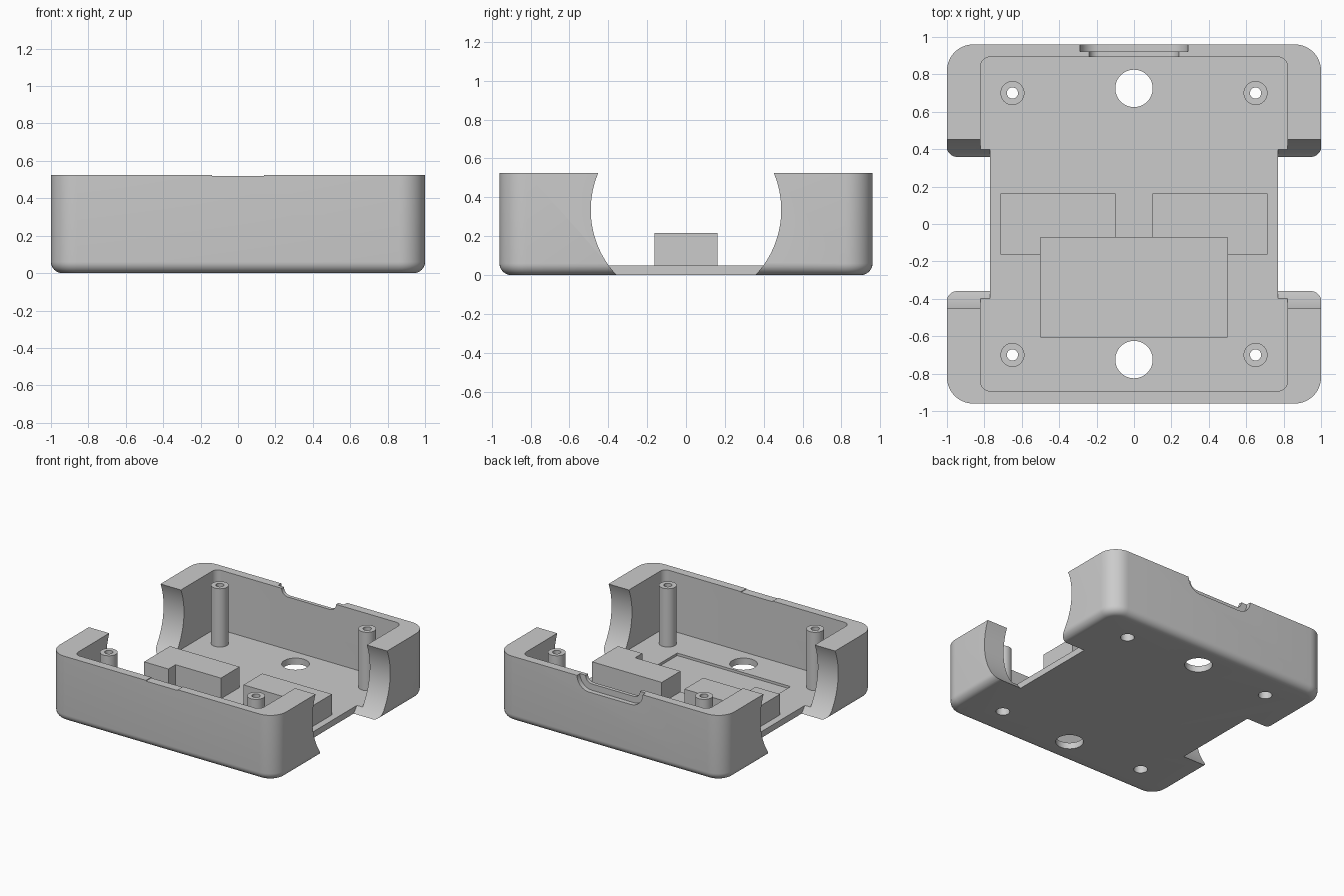
import bpy, bmesh
from math import pi, sin, cos

if "Cube" in bpy.data.objects:
    bpy.data.objects.remove(bpy.data.objects["Cube"], do_unlink=True)

grey = bpy.data.materials.new("plain_grey")
grey.use_nodes = True
grey.diffuse_color = (0.6, 0.6, 0.6, 1)
grey.node_tree.nodes["Principled BSDF"].inputs["Base Color"].default_value = (0.6, 0.6, 0.6, 1)

TOP, FLOOR = 0.525, 0.05


def loft(name, rings, closed=False):
    """Skin matching rings; cap the ends, or join last to first when closed."""
    bm = bmesh.new()
    vs = [[bm.verts.new(p) for p in ring] for ring in rings]
    n = len(vs[0])
    pairs = list(zip(vs, vs[1:])) + ([(vs[-1], vs[0])] if closed else [])
    for a, b in pairs:
        for i in range(n):
            j = (i + 1) % n
            bm.faces.new((a[i], a[j], b[j], b[i]))
    if not closed:
        bm.faces.new(vs[0])
        bm.faces.new(vs[-1])
    bmesh.ops.recalc_face_normals(bm, faces=bm.faces)
    mesh = bpy.data.meshes.new(name)
    bm.to_mesh(mesh)
    bm.free()
    mesh.materials.append(grey)
    ob = bpy.data.objects.new(name, mesh)
    bpy.context.collection.objects.link(ob)
    return ob


def rounded_rect(hx, hy, r, z, n=10):
    pts = []
    for k, (sx, sy) in enumerate([(1, 1), (-1, 1), (-1, -1), (1, -1)]):
        for i in range(n + 1):
            a = (k + i / n) * pi / 2
            pts.append((sx * (hx - r) + r * cos(a), sy * (hy - r) + r * sin(a), z))
    return pts


def circle(x, y, r, z, n=40):
    return [(x + r * cos(2 * pi * i / n), y + r * sin(2 * pi * i / n), z) for i in range(n)]


def box(name, x0, x1, y0, y1, z0, z1):
    return loft(name, [[(x0, y0, z), (x1, y0, z), (x1, y1, z), (x0, y1, z)] for z in (z0, z1)])


def cut(target, cutter):
    """Subtract the cutter and throw it away."""
    cutter.hide_render = True
    mod = target.modifiers.new("cut", "BOOLEAN")
    mod.operation, mod.solver, mod.object = "DIFFERENCE", "EXACT", cutter
    bpy.context.view_layer.objects.active = target
    bpy.ops.object.modifier_apply(modifier=mod.name)
    bpy.data.objects.remove(cutter, do_unlink=True)


def smooth(ob):
    bpy.ops.object.select_all(action="DESELECT")
    ob.select_set(True)
    bpy.context.view_layer.objects.active = ob
    bpy.ops.object.shade_smooth_by_angle(angle=pi / 6)


# Case: rounded box with a rolled bottom edge
ROLL, CORNER = 0.06, 0.14
rings = []
for i in range(9):
    a = i / 8 * pi / 2
    inset = ROLL * (1 - sin(a))
    rings.append(rounded_rect(1 - inset, 0.96 - inset, CORNER - inset, ROLL * (1 - cos(a))))
rings.append(rounded_rect(1, 0.96, CORNER, TOP))
case = loft("case", rings)

# Inner cavity
cut(case, loft("cavity_cutter", [rounded_rect(0.82, 0.893, 0.05, z) for z in (FLOOR, 0.7)]))

# Round scoops through both side walls
for s in (1, -1):
    scoop = [[(s * x, 0.49 * cos(t * pi / 64), 0.335 + 0.49 * sin(t * pi / 64))
              for t in range(128)] for x in (0.77, 1.2)]
    cut(case, loft("scoop_cutter", scoop))


# Stepped plug opening in the back wall
def plug(r, y0):
    arc = [(0.185 + r * sin(i * pi / 16), TOP - r * cos(i * pi / 16)) for i in range(9)]
    half = arc + [(0.185 + r, 0.7)]
    outline = half + [(-x, z) for x, z in reversed(half)]
    return loft("plug_cutter", [[(x, y, z) for x, z in outline] for y in (y0, 1.1)])


cut(case, plug(0.055, 0.8))
cut(case, plug(0.105, 0.922))

# Shallow dip in the front rim
cut(case, box("dip_cutter", -0.14, 0.14, -1.1, -0.8, TOP - 0.006, 0.7))


# Floor recess, which also notches the support blocks
def recess():
    return box("recess_cutter", -0.5, 0.5, -0.603, -0.073, 0.03, 0.4)


cut(case, recess())
for side, x0, x1 in (("left", 0.1, 0.715), ("right", -0.715, -0.1)):
    block = box("support_block_" + side, x0, x1, -0.163, 0.163, FLOOR, 0.215)
    cut(block, recess())

# Large floor holes, screw holes and hollow standoffs
for end, s in (("back", 1), ("front", -1)):
    cut(case, loft("hole_cutter", [circle(0, s * 0.725, 0.1, z, 64) for z in (-0.1, 0.2)]))
    for side, x in (("left", 0.65), ("right", -0.65)):
        y = s * 0.7
        cut(case, loft("screw_cutter", [circle(x, y, 0.05, z) for z in (-0.1, 0.2)]))
        profile = [(0.064, FLOOR), (0.064, 0.515), (0.03, 0.515), (0.03, 0.1), (0.05, 0.1), (0.05, FLOOR)]
        post = loft("standoff_%s_%s" % (end, side), [circle(x, y, r, z) for r, z in profile], closed=True)
        smooth(post)

smooth(case)
